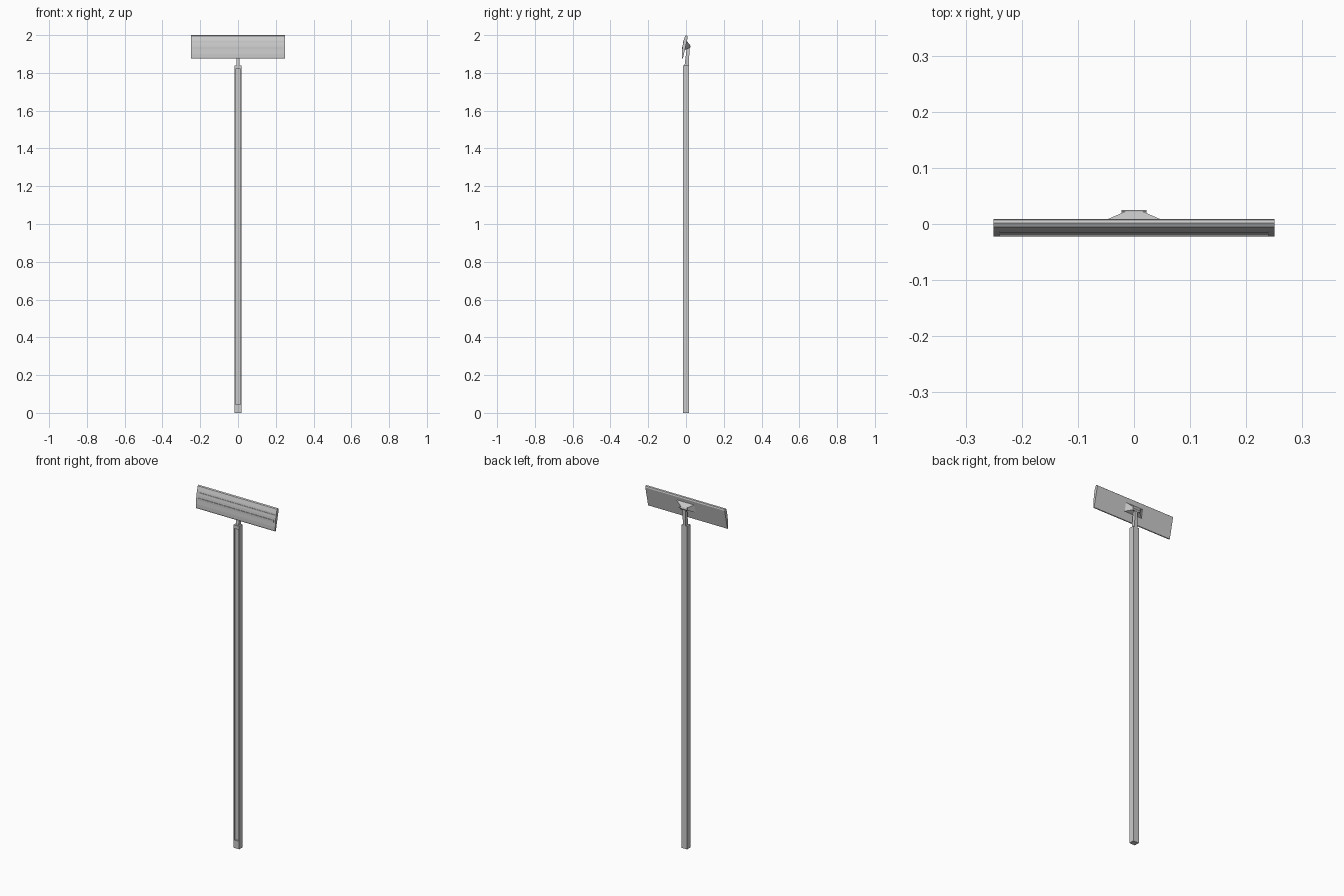
import bpy, bmesh

if "Cube" in bpy.data.objects:
    bpy.data.objects.remove(bpy.data.objects["Cube"])


def extrude_x(name, profile, x0, x1, taper=None):
    """Closed (y, z) profile extruded along x."""
    bm = bmesh.new()
    rings = [[bm.verts.new((x, y, z)) for y, z in profile] for x in (x0, x1)]
    n = len(profile)
    for i in range(n):
        j = (i + 1) % n
        bm.faces.new((rings[0][i], rings[0][j], rings[1][j], rings[1][i]))
    for r in rings:
        bm.faces.new(r)
    return finish(name, bm)


def finish(name, bm):
    bmesh.ops.recalc_face_normals(bm, faces=bm.faces)
    me = bpy.data.meshes.new(name)
    bm.to_mesh(me)
    bm.free()
    ob = bpy.data.objects.new(name, me)
    bpy.context.collection.objects.link(ob)
    return ob


def box_bm(x, y0, y1, z0, z1):
    bm = bmesh.new()
    bmesh.ops.create_cube(bm, size=1)
    for v in bm.verts:
        v.co = (v.co.x * 2 * x, y0 if v.co.y < 0 else y1, z0 if v.co.z < 0 else z1)
    return bm


# Handle: square bar with a long recessed slot in its front
bm = box_bm(0.018, -0.015, 0.016, 0, 1.84)
front = min(bm.faces, key=lambda f: f.calc_center_median().y)
bmesh.ops.inset_region(bm, faces=[front], thickness=0.006)
for v in front.verts:
    v.co.z = 0.045 if v.co.z < 1 else 1.82
inner = bmesh.ops.extrude_discrete_faces(bm, faces=[front])["faces"][0]
for v in inner.verts:
    v.co.y += 0.008
finish("handle", bm)

# Neck: thin web that leans back to meet the pivot
neck = [(-0.008, 1.835), (0.015, 1.835), (0.019, 1.94), (0.016, 1.952), (0.006, 1.95)]
extrude_x("neck", neck, -0.009, 0.009)

# Pivot crossbar behind the head
pivot = [(0.008, 1.935), (0.02, 1.93), (0.025, 1.938), (0.022, 1.947), (0.01, 1.95)]
extrude_x("pivot_bar", pivot, -0.022, 0.022)

# Head: tilted slab with bowed front
head = [(0.009, 1.988), (0.007, 1.996), (0.002, 2.0), (-0.005, 1.996),
        (-0.012, 1.975), (-0.017, 1.95), (-0.020, 1.925), (-0.022, 1.9),
        (-0.022, 1.882), (-0.020, 1.875), (-0.016, 1.877)]
extrude_x("head", head, -0.25, 0.25)

# Pivot mount: low pyramid on the back of the head
bm = bmesh.new()
base = [bm.verts.new(c) for c in ((-0.06, -0.008, 1.92), (0.06, -0.008, 1.92),
                                  (0.06, 0.003, 1.97), (-0.06, 0.003, 1.97))]
top = [bm.verts.new(c) for c in ((-0.016, 0.021, 1.935), (0.016, 0.021, 1.935),
                                 (0.016, 0.022, 1.947), (-0.016, 0.022, 1.947))]
for i in range(4):
    j = (i + 1) % 4
    bm.faces.new((base[i], base[j], top[j], top[i]))
bm.faces.new(base)
bm.faces.new(top)
finish("pivot_mount", bm)

# Blades set into the front of the head
for name, y, z, t in (("upper_blade", -0.0155, 1.963, 0.003),
                      ("lower_blade", -0.0215, 1.930, 0.006)):
    extrude_x(name, [(y, z - t), (y + 0.008, z - t), (y + 0.008, z + t), (y, z + t)],
              -0.24, 0.24)
